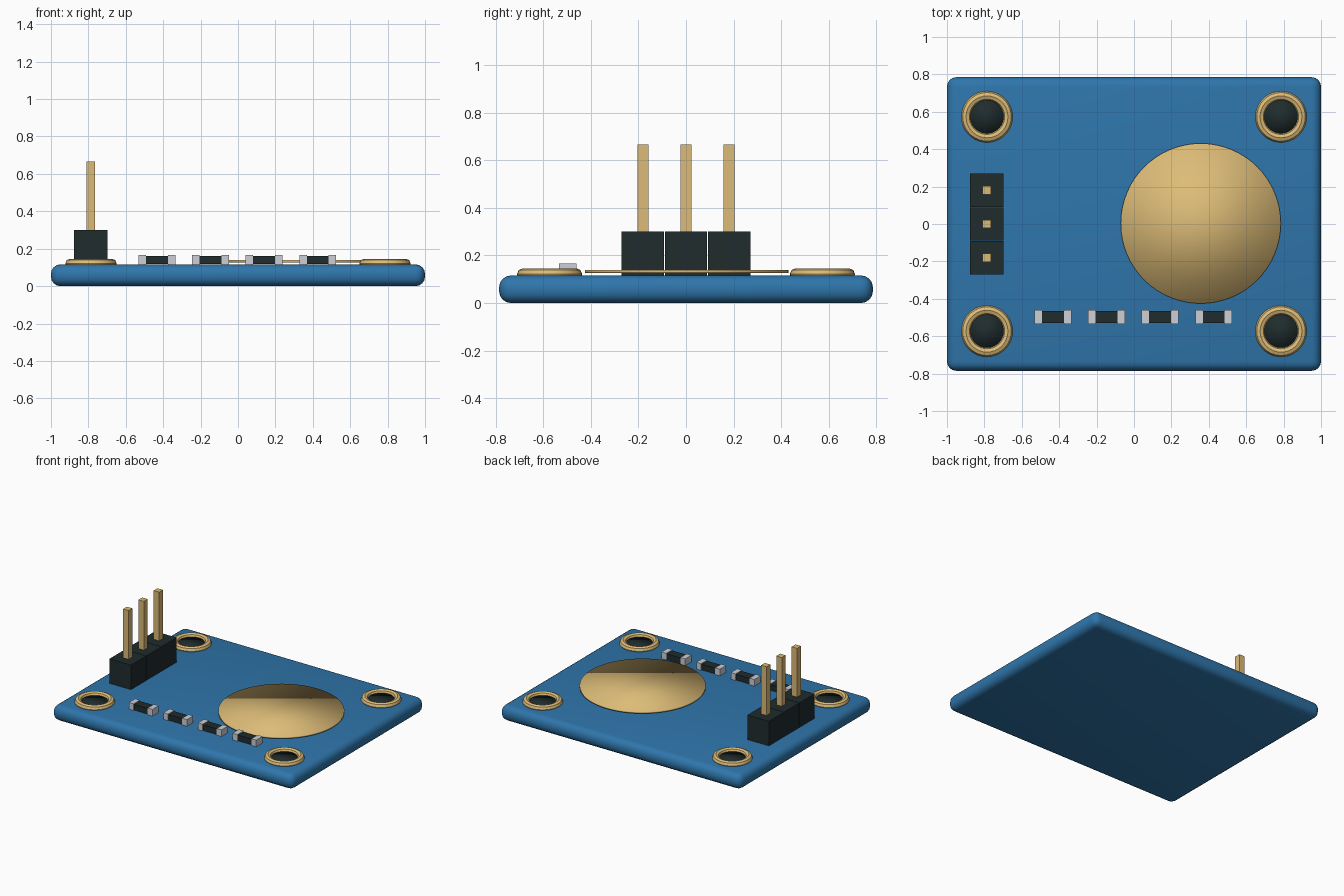
import bpy, math

if "Cube" in bpy.data.objects:
    bpy.data.objects.remove(bpy.data.objects["Cube"])


def material(name, rgb):
    m = bpy.data.materials.new(name)
    m.diffuse_color = (*rgb, 1)
    m.use_nodes = True
    m.node_tree.nodes["Principled BSDF"].inputs["Base Color"].default_value = m.diffuse_color
    return m


BLUE = material("board_blue", (0.028, 0.18, 0.41))
GOLD = material("gold", (0.72, 0.50, 0.185))
BLACK = material("black_plastic", (0.014, 0.025, 0.026))
SILVER = material("solder_silver", (0.62, 0.63, 0.67))


def finish(name, mat):
    ob = bpy.context.object
    ob.name = name
    ob.data.materials.append(mat)
    return ob


def box(name, mat, x, y, z0, z1, sx, sy):
    bpy.ops.mesh.primitive_cube_add(size=1, location=(x, y, (z0 + z1) / 2))
    ob = finish(name, mat)
    ob.scale = (sx, sy, z1 - z0)
    bpy.ops.object.transform_apply(location=False, rotation=False, scale=True)
    return ob


def disc(name, mat, x, y, z0, z1, r, sides):
    bpy.ops.mesh.primitive_cylinder_add(vertices=sides, radius=r, depth=z1 - z0,
                                        location=(x, y, (z0 + z1) / 2))
    ob = finish(name, mat)
    bpy.ops.object.shade_smooth()  # soft, domed look on a flat plate
    return ob


# Circuit board with rounded edges and corners
board = box("board", BLUE, 0, 0, 0, 0.116, 2.0, 1.57)
bev = board.modifiers.new("round_edges", 'BEVEL')
bev.width = 0.05
bev.segments = 4
bpy.ops.object.modifier_apply(modifier="round_edges")
bpy.ops.object.shade_smooth_by_angle(angle=math.radians(35))

# Large sensor plate
disc("sensor_disc", GOLD, 0.357, 0.003, 0.126, 0.139, 0.428, 64)

# Mounting holes: plated ring and dark centre in each corner
for sx in (-1, 1):
    for sy in (-1, 1):
        x, y = sx * 0.786, sy * 0.573
        bpy.ops.mesh.primitive_torus_add(
            location=(x, y, 0.121), major_segments=36, minor_segments=8,
            major_radius=0.112, minor_radius=0.025)
        finish("hole_ring", GOLD)
        bpy.ops.object.shade_smooth_by_angle(angle=math.radians(30))
        disc("hole_centre", BLACK, x, y, 0.112, 0.125, 0.095, 32)

# Three-way pin header
for i in (-1, 0, 1):
    y = i * 0.181
    box("header_block", BLACK, -0.787, y, 0.116, 0.30, 0.178, 0.178)
    box("header_pin", GOLD, -0.787, y, 0.29, 0.665, 0.045, 0.045)

# Row of chip components with soldered ends
for x in (-0.433, -0.147, 0.139, 0.427):
    box("chip_body", BLACK, x, -0.497, 0.118, 0.161, 0.125, 0.066)
    for s in (-1, 1):
        box("chip_end", SILVER, x + s * 0.078, -0.497, 0.116, 0.166, 0.04, 0.074)
